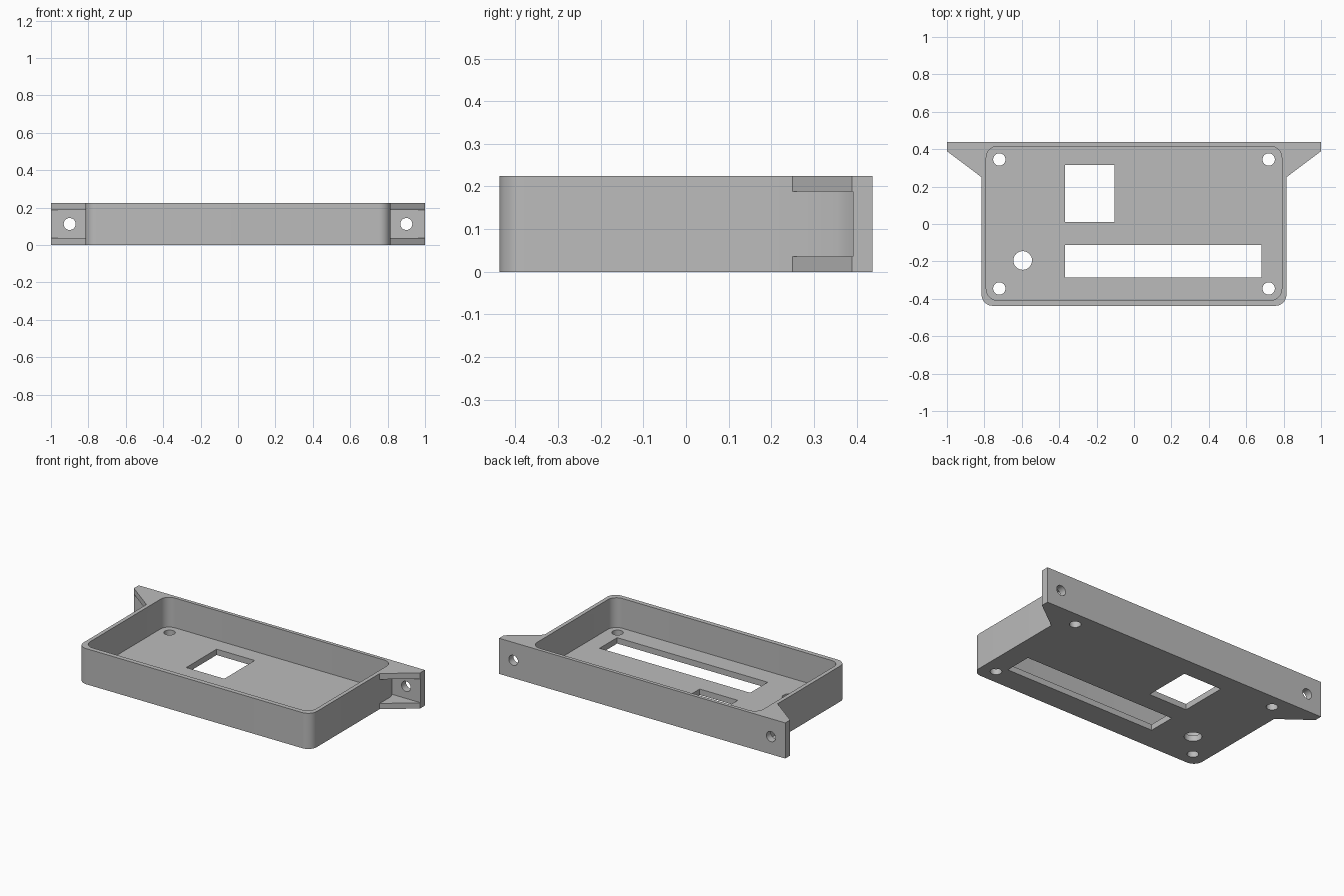
import bpy, bmesh
from math import sin, cos, pi, radians
from mathutils import Matrix

old = bpy.data.objects.get("Cube")
if old:
    bpy.data.objects.remove(old, do_unlink=True)

HEIGHT, FLOOR, BACK = 0.225, 0.037, 0.4375
SIDE, FRONT, FLANGE_Y = 0.815, -0.4375, 0.392

grey = bpy.data.materials.new("plain_grey")
grey.use_nodes = True
grey.diffuse_color = (0.5, 0.5, 0.5, 1)
grey.node_tree.nodes["Principled BSDF"].inputs["Base Color"].default_value = (0.5, 0.5, 0.5, 1)


def arc(cx, cy, r, start, end, n=10):
    return [(cx + r * cos(start + (end - start) * i / n),
             cy + r * sin(start + (end - start) * i / n)) for i in range(n + 1)]


def circle(cx, cy, r, n=32):
    return arc(cx, cy, r, 0, 2 * pi, n)[:-1]


def rect(x0, x1, y0, y1):
    return [(x0, y0), (x1, y0), (x1, y1), (x0, y1)]


def round_rect(x0, x1, y0, y1, r):
    return (arc(x1 - r, y1 - r, r, 0, pi / 2) + arc(x0 + r, y1 - r, r, pi / 2, pi)
            + arc(x0 + r, y0 + r, r, pi, 1.5 * pi) + arc(x1 - r, y0 + r, r, 1.5 * pi, 2 * pi))


def prism(name, points, z0, z1, matrix=None):
    bm = bmesh.new()
    face = bm.faces.new([bm.verts.new((x, y, z0)) for x, y in points])
    top = bmesh.ops.extrude_face_region(bm, geom=[face])["geom"]
    bmesh.ops.translate(bm, vec=(0, 0, z1 - z0),
                        verts=[v for v in top if isinstance(v, bmesh.types.BMVert)])
    if matrix:
        bm.transform(matrix)
    bmesh.ops.recalc_face_normals(bm, faces=bm.faces)
    mesh = bpy.data.meshes.new(name)
    bm.to_mesh(mesh)
    bm.free()
    mesh.materials.append(grey)
    obj = bpy.data.objects.new(name, mesh)
    bpy.context.collection.objects.link(obj)
    return obj


# Tray outline with rounded front corners, mounting flange and gussets
R = 0.06
right_half = arc(SIDE - R, FRONT + R, R, -pi / 2, 0)
right_half += [(SIDE, 0.25), (1, 0.389), (1, BACK)]
outline = right_half + [(-x, y) for x, y in reversed(right_half)]
tray = prism("enclosure_tray", outline, 0, HEIGHT)

# Cavity
cutters = [prism("cavity_cutter", round_rect(-0.79, 0.79, -0.408, 0.415, 0.06), FLOOR, 0.4)]

# Floor openings: square window, long display slot, round hole, screw holes
openings = [rect(-0.37, -0.104, 0.012, 0.315), rect(-0.37, 0.682, -0.287, -0.112),
            circle(-0.595, -0.195, 0.05)]
openings += [circle(sx * 0.72, sy * 0.345, 0.033) for sx in (-1, 1) for sy in (-1, 1)]
cutters += [prism("opening_cutter", shape, -0.1, 0.1) for shape in openings]

# Gaps between upper and lower gussets, and flange screw holes
for s in (-1, 1):
    gap = [(SIDE, 0.25), (SIDE, 0.355), (0.81, 0.375), (0.803, FLANGE_Y),
           (1.1, FLANGE_Y), (1.1, 0.25)]
    cutters.append(prism("gusset_gap_cutter", [(s * x, y) for x, y in gap], 0.036, 0.188))
    cutters.append(prism("flange_hole_cutter", circle(s * 0.9, 0.112, 0.032), -0.6, -0.3,
                         Matrix.Rotation(radians(90), 4, "X")))

# Apply the cuts, then drop the cutters
bpy.context.view_layer.objects.active = tray
for cutter in cutters:
    mod = tray.modifiers.new("cut", "BOOLEAN")
    mod.operation, mod.solver, mod.object = "DIFFERENCE", "EXACT", cutter
    bpy.ops.object.modifier_apply(modifier=mod.name)
    bpy.data.objects.remove(cutter, do_unlink=True)

bpy.ops.object.select_all(action="DESELECT")
tray.select_set(True)
bpy.ops.object.shade_smooth_by_angle(angle=radians(30))
